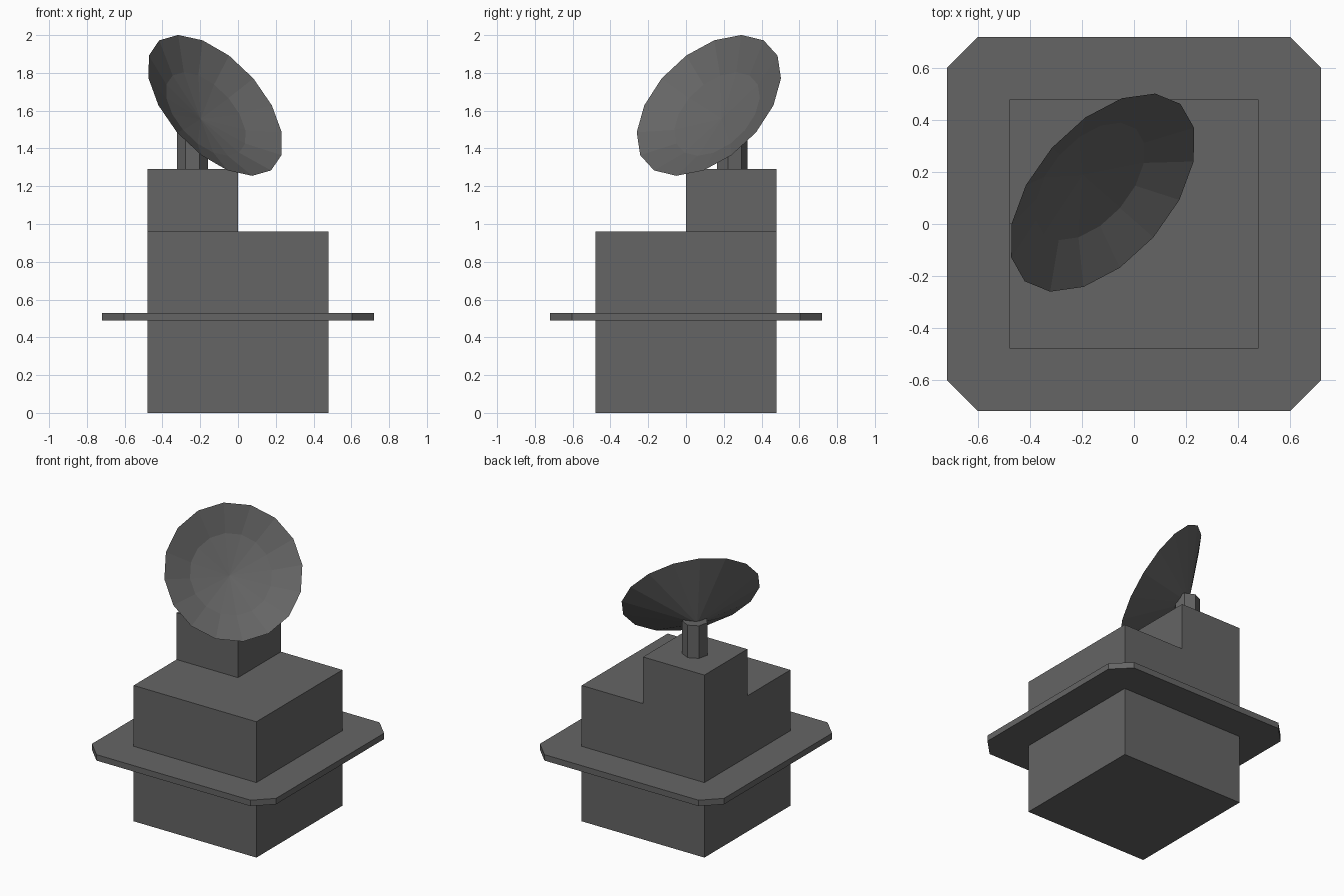
import bpy, bmesh, math
from mathutils import Vector

if "Cube" in bpy.data.objects:
    bpy.data.objects.remove(bpy.data.objects["Cube"])

# Dark grey paint shared by all parts
paint = bpy.data.materials.new("dark_grey")
paint.diffuse_color = (0.13, 0.13, 0.13, 1)
paint.use_nodes = True
paint.node_tree.nodes["Principled BSDF"].inputs["Base Color"].default_value = paint.diffuse_color


def finish(name, bm):
    bmesh.ops.recalc_face_normals(bm, faces=bm.faces)
    mesh = bpy.data.meshes.new(name)
    bm.to_mesh(mesh)
    bm.free()
    mesh.materials.append(paint)
    obj = bpy.data.objects.new(name, mesh)
    bpy.context.collection.objects.link(obj)
    return obj


def prism(name, outline, z0, z1):
    """Extrude a flat outline from z0 to z1."""
    bm = bmesh.new()
    base = bm.faces.new([bm.verts.new((x, y, z0)) for x, y in outline])
    top = bmesh.ops.extrude_face_region(bm, geom=[base], use_keep_orig=True)["geom"]
    verts = [g for g in top if isinstance(g, bmesh.types.BMVert)]
    bmesh.ops.translate(bm, verts=verts, vec=(0, 0, z1 - z0))
    return finish(name, bm)


def rect(x0, x1, y0, y1):
    return [(x0, y0), (x1, y0), (x1, y1), (x0, y1)]


# Main body and raised corner block
prism("body", rect(-0.48, 0.48, -0.48, 0.48), 0, 0.96)
prism("upper_block", rect(-0.48, 0, 0, 0.48), 0.96, 1.29)

# Thin ledge around the body with clipped corners
a, c = 0.72, 0.603
prism("ledge", [(-c, -a), (c, -a), (a, -c), (a, c),
                (c, a), (-c, a), (-a, c), (-a, -c)], 0.488, 0.53)

# Seven-sided mast
mast = [(-0.241 + 0.084 * math.cos(math.pi / 2 + k * math.tau / 7),
         0.241 + 0.084 * math.sin(math.pi / 2 + k * math.tau / 7)) for k in range(7)]
prism("mast", mast, 1.29, 1.52)

# Dish: conical back, faceted two-step bowl in front
SIDES = 16
axis = Vector((0.615, -0.54, 0.573)).normalized()
up = (Vector((0, 0, 1)) - axis * axis.z).normalized()
side = axis.cross(up)
centre = Vector((-0.121, 0.121, 1.628))
bm = bmesh.new()


def ring(radius, depth):
    return [bm.verts.new(centre - axis * depth + radius *
                         (up * math.cos(k * math.tau / SIDES) + side * math.sin(k * math.tau / SIDES)))
            for k in range(SIDES)]


rim = ring(0.455, 0)
inner = ring(0.27, 0.08)
bowl_centre = bm.verts.new(centre - axis * 0.125)
back_tip = bm.verts.new(centre - axis * 0.22)
for k in range(SIDES):
    n = (k + 1) % SIDES
    bm.faces.new((rim[k], rim[n], inner[n], inner[k]))
    bm.faces.new((inner[k], inner[n], bowl_centre))
    bm.faces.new((rim[n], rim[k], back_tip))
finish("dish", bm)
